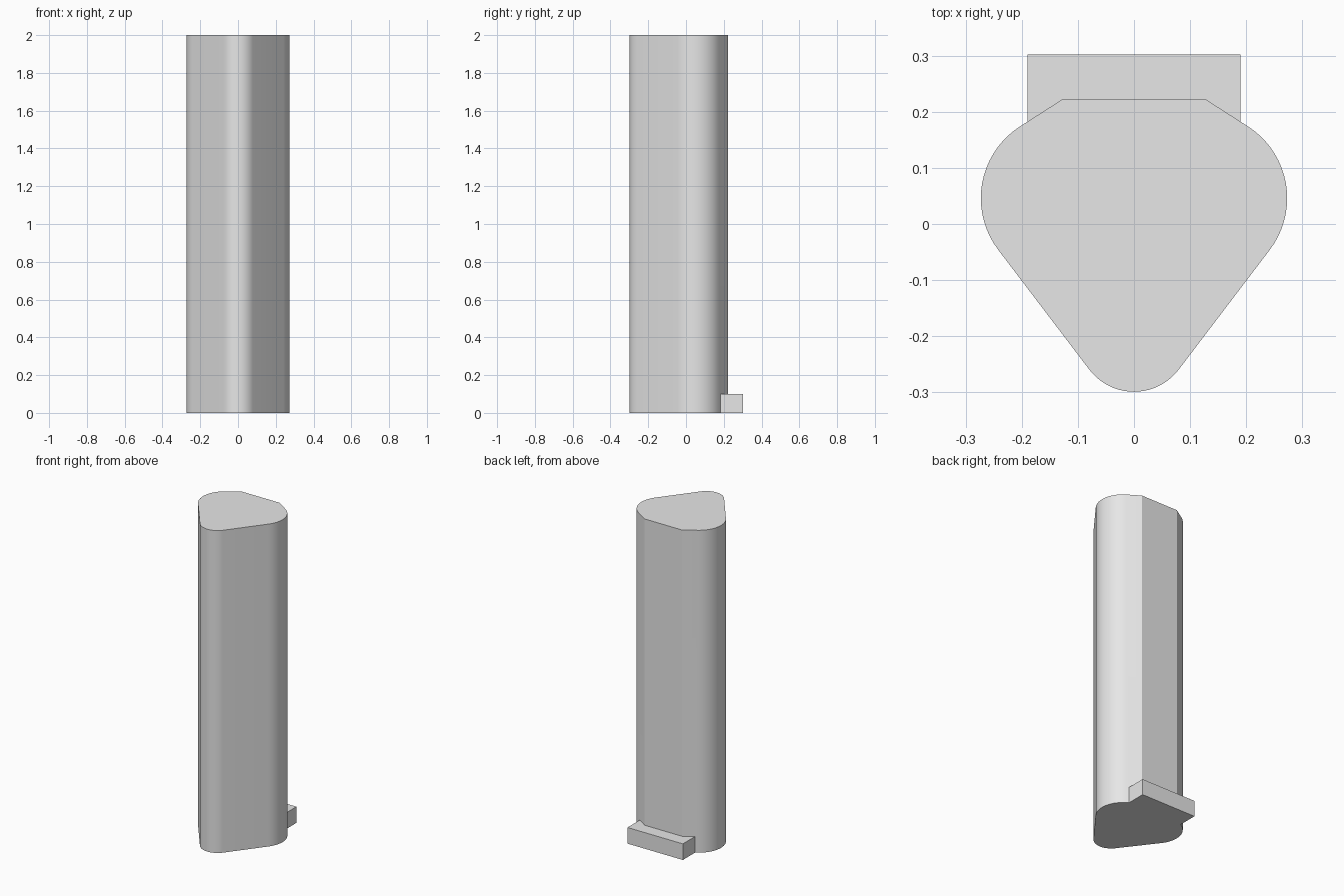
import bpy, bmesh, math

if "Cube" in bpy.data.objects:
    bpy.data.objects.remove(bpy.data.objects["Cube"])

grey = bpy.data.materials.new("light_grey")
grey.diffuse_color = (0.8, 0.8, 0.8, 1)
grey.use_nodes = True
grey.node_tree.nodes["Principled BSDF"].inputs["Base Color"].default_value = grey.diffuse_color


def prism(name, outline, height):
    """Extrude a counter-clockwise outline up from the floor."""
    bm = bmesh.new()
    face = bm.faces.new([bm.verts.new((x, y, 0)) for x, y in outline])
    top = bmesh.ops.extrude_face_region(bm, geom=[face])["geom"]
    bmesh.ops.translate(bm, vec=(0, 0, height),
                        verts=[g for g in top if isinstance(g, bmesh.types.BMVert)])
    bmesh.ops.recalc_face_normals(bm, faces=bm.faces)
    mesh = bpy.data.meshes.new(name)
    bm.to_mesh(mesh)
    bm.free()
    mesh.materials.append(grey)
    obj = bpy.data.objects.new(name, mesh)
    bpy.context.collection.objects.link(obj)
    return obj


def arc(cx, cy, r, start, end, steps):
    angles = [math.radians(start + (end - start) * i / steps) for i in range(steps + 1)]
    return [(cx + r * math.cos(a), cy + r * math.sin(a)) for a in angles]


# Column: rounded nose, rounded shoulders, flat back with angled corners
nose = arc(0, -0.199, 0.1, -90, -37.7, 10)
shoulder = arc(0.121, 0.046, 0.152, -37.7, 58, 18)
right = nose + shoulder + [(0.128, 0.222)]
left = [(-x, y) for x, y in reversed(right[1:])]
column = prism("column", right + left, 2.0)

# Foot block fused to the back of the column base
foot = prism("foot_block", [(-0.19, 0.1), (0.19, 0.1), (0.19, 0.302), (-0.19, 0.302)], 0.1)
foot.hide_render = True
foot.hide_set(True)
fuse = column.modifiers.new("fuse_foot", "BOOLEAN")
fuse.operation = "UNION"
fuse.solver = "EXACT"
fuse.object = foot

# Smooth the rounded sides, keep the corners crisp
bpy.context.view_layer.objects.active = column
column.select_set(True)
bpy.ops.object.modifier_apply(modifier=fuse.name)
bpy.data.objects.remove(foot)
bpy.ops.object.shade_smooth_by_angle(angle=math.radians(20))
